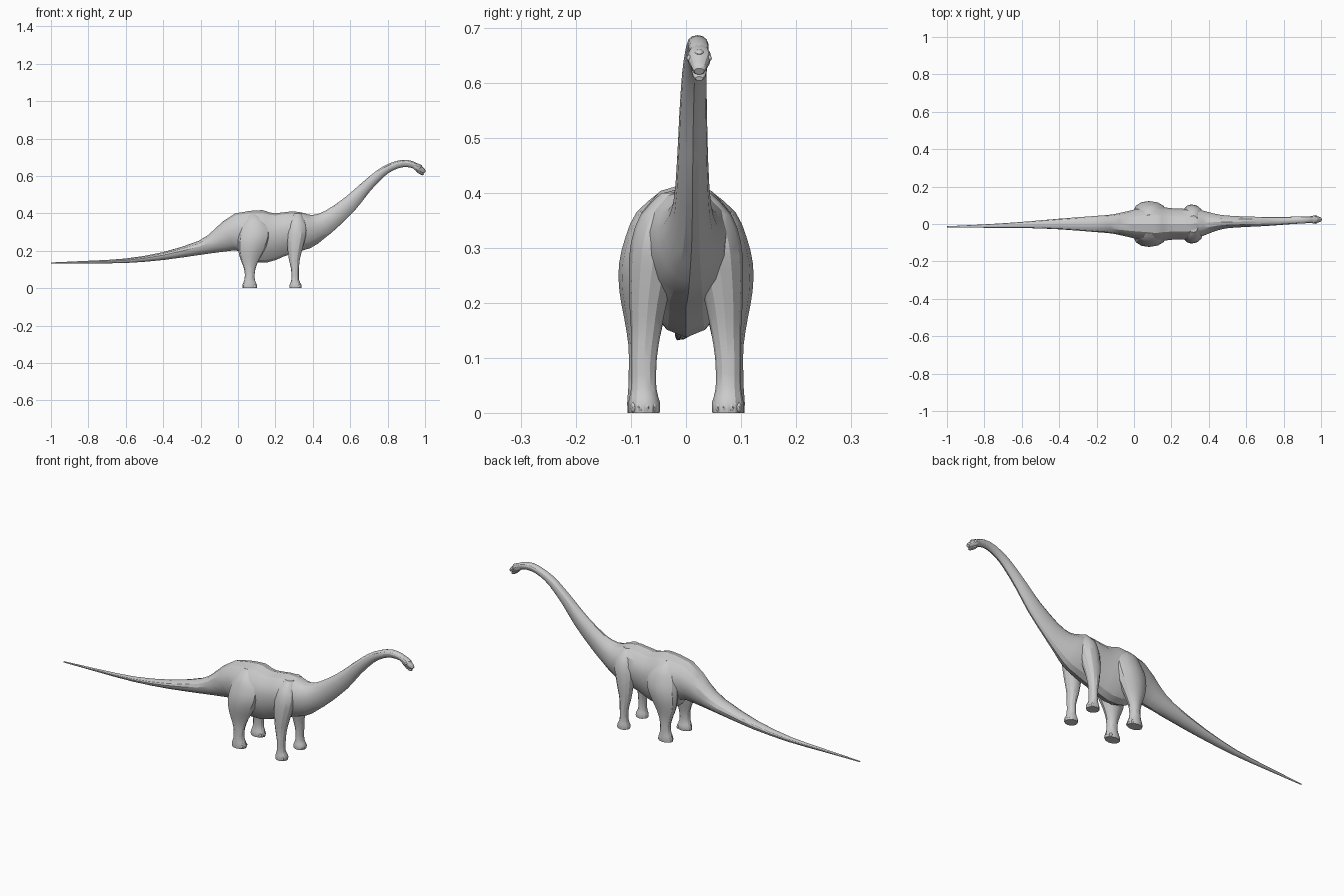
import bpy, bmesh, math
from mathutils import Vector

default = bpy.data.objects.get("Cube")
if default:
    bpy.data.objects.remove(default)


def material(name, colour):
    mat = bpy.data.materials.new(name)
    mat.use_nodes = True
    mat.diffuse_color = colour
    mat.node_tree.nodes["Principled BSDF"].inputs["Base Color"].default_value = colour
    return mat


GREY = material("hide grey", (0.6, 0.6, 0.6, 1))


def finish(name, bm, angle=28):
    bmesh.ops.recalc_face_normals(bm, faces=bm.faces)
    mesh = bpy.data.meshes.new(name)
    bm.to_mesh(mesh)
    bm.free()
    mesh.materials.append(GREY)
    obj = bpy.data.objects.new(name, mesh)
    bpy.context.collection.objects.link(obj)
    bpy.ops.object.select_all(action="DESELECT")
    obj.select_set(True)
    bpy.context.view_layer.objects.active = obj
    bpy.ops.object.shade_smooth_by_angle(angle=math.radians(angle))
    return obj


def refine(stations, steps):
    """Catmull-Rom interpolation between stations."""
    pts = [Vector(s) for s in stations]
    out = []
    for i in range(len(pts) - 1):
        a, b, c, d = pts[max(i - 1, 0)], pts[i], pts[i + 1], pts[min(i + 2, len(pts) - 1)]
        for k in range(steps):
            t = k / steps
            out.append(b + (c - a) * (t / 2) + (2 * a - 5 * b + 4 * c - d) * (t * t / 2)
                       + (3 * b - a - 3 * c + d) * (t ** 3 / 2))
    return out + [pts[-1]]


def loft(name, rings):
    bm = bmesh.new()
    loops = [[bm.verts.new(p) for p in ring] for ring in rings]
    n = len(loops[0])
    for low, high in zip(loops, loops[1:]):
        for i in range(n):
            j = (i + 1) % n
            bm.faces.new((low[i], low[j], high[j], high[i]))
    bm.faces.new(loops[0])
    bm.faces.new(loops[-1])
    return finish(name, bm)


def spine(name, stations, sides, steps, taper):
    """Rings square to a path; stations are x, z, half height, half width, y."""
    path = refine(stations, steps)
    rings = []
    for i, (x, z, hh, hw, y) in enumerate(path):
        a, b = path[max(i - 1, 0)], path[min(i + 1, len(path) - 1)]
        up = Vector((a[1] - b[1], 0, b[0] - a[0])).normalized()
        ring = []
        for k in range(sides):
            t = math.tau * (k + 0.5) / sides
            side = hw * math.cos(t) * (1 + taper * math.sin(t))
            ring.append(Vector((x, y + side, z)) + up * hh * math.sin(t))
        rings.append(ring)
    return loft(name, rings)


def leg(name, side, stations):
    """Level rings; stations are z, back x, front x, inner y, outer y."""
    rings = []
    for z, x0, x1, y0, y1 in refine(stations, 2):
        rings.append([((x0 + x1) / 2 + (x1 - x0) / 2 * math.cos(math.tau * k / 12),
                       side * ((y0 + y1) / 2 + (y1 - y0) / 2 * math.sin(math.tau * k / 12)), z)
                      for k in range(12)])
    return loft(name, rings)


def blob(name, centre, size):
    bm = bmesh.new()
    bmesh.ops.create_uvsphere(bm, u_segments=10, v_segments=6, radius=1)
    for v in bm.verts:
        v.co = Vector(a * b for a, b in zip(v.co, size)) + Vector(centre)
    return finish(name, bm, 40)


# Tail, trunk and neck as one skin
spine("body", [
    (-1.0, .135, .003, .003, -.015),
    (-.8, .14, .007, .009, -.011),
    (-.6, .147, .012, .016, -.005),
    (-.4, .172, .021, .028, 0),
    (-.2, .217, .038, .043, 0),
    (-.1, .255, .065, .052, 0),
    (0, .298, .103, .075, 0),
    (.08, .283, .137, .095, 0),
    (.15, .275, .138, .09, 0),
    (.22, .285, .118, .082, 0),
    (.3, .302, .11, .08, 0),
    (.37, .308, .095, .068, .004),
    (.43, .328, .07, .048, .008),
    (.5, .37, .055, .034, .011),
    (.6, .453, .043, .028, .012),
    (.68, .537, .032, .025, .013),
    (.76, .612, .025, .022, .015),
    (.82, .649, .021, .02, .018),
    (.88, .667, .02, .019, .021),
    (.93, .662, .018, .018, .023),
    (.955, .648, .017, .017, .024)], 14, 2, .16)

# Head: domed skull running down to a blunt muzzle, with a lower jaw
spine("head", [
    (.935, .659, .014, .015, .024),
    (.952, .651, .019, .02, .024),
    (.968, .641, .02, .021, .024),
    (.982, .632, .016, .016, .024),
    (.994, .625, .012, .013, .024),
    (1.0, .621, .007, .009, .024)], 12, 2, .1)
spine("lower_jaw", [
    (.955, .635, .009, .016, .024),
    (.972, .62, .009, .014, .024),
    (.986, .611, .007, .011, .024),
    (.993, .608, .004, .007, .024)], 10, 2, 0)
blob("nostril_crest", (.972, .024, .653), (.014, .01, .009))

for side, label in ((1, "left"), (-1, "right")):
    blob(label + "_eye", (.972, .024 + side * .018, .645), (.006, .005, .006))
    blob(label + "_nostril", (.992, .024 + side * .008, .634), (.005, .004, .004))

    # Hind leg with broad thigh
    leg(label + "_hind_leg", side, [
        (0, .024, .1, .052, .106),
        (.018, .024, .101, .05, .107),
        (.045, .034, .09, .056, .105),
        (.085, .036, .09, .056, .104),
        (.125, .025, .1, .05, .105),
        (.17, .008, .122, .04, .112),
        (.22, 0, .15, .03, .121),
        (.27, .002, .17, .02, .122),
        (.32, .012, .17, .01, .11),
        (.365, .03, .145, 0, .09),
        (.4, .055, .11, 0, .05)])

    # Fore leg with shoulder muscle
    leg(label + "_fore_leg", side, [
        (0, .276, .338, .048, .104),
        (.018, .276, .339, .047, .105),
        (.045, .285, .326, .054, .1),
        (.1, .284, .326, .053, .1),
        (.15, .273, .33, .045, .1),
        (.2, .266, .342, .035, .103),
        (.26, .262, .358, .02, .104),
        (.31, .263, .368, .01, .1),
        (.36, .272, .36, 0, .083),
        (.4, .295, .34, 0, .045)])

    # Blunt toes along the front of each foot
    for foot, front in (("hind", .096), ("fore", .334)):
        for i in range(4):
            offset = (i - 1.5) * .012
            blob(f"{label}_{foot}_toe_{i + 1}",
                 (front - abs(offset) * .5, side * (.077 + offset), .01),
                 (.008, .006, .01))
